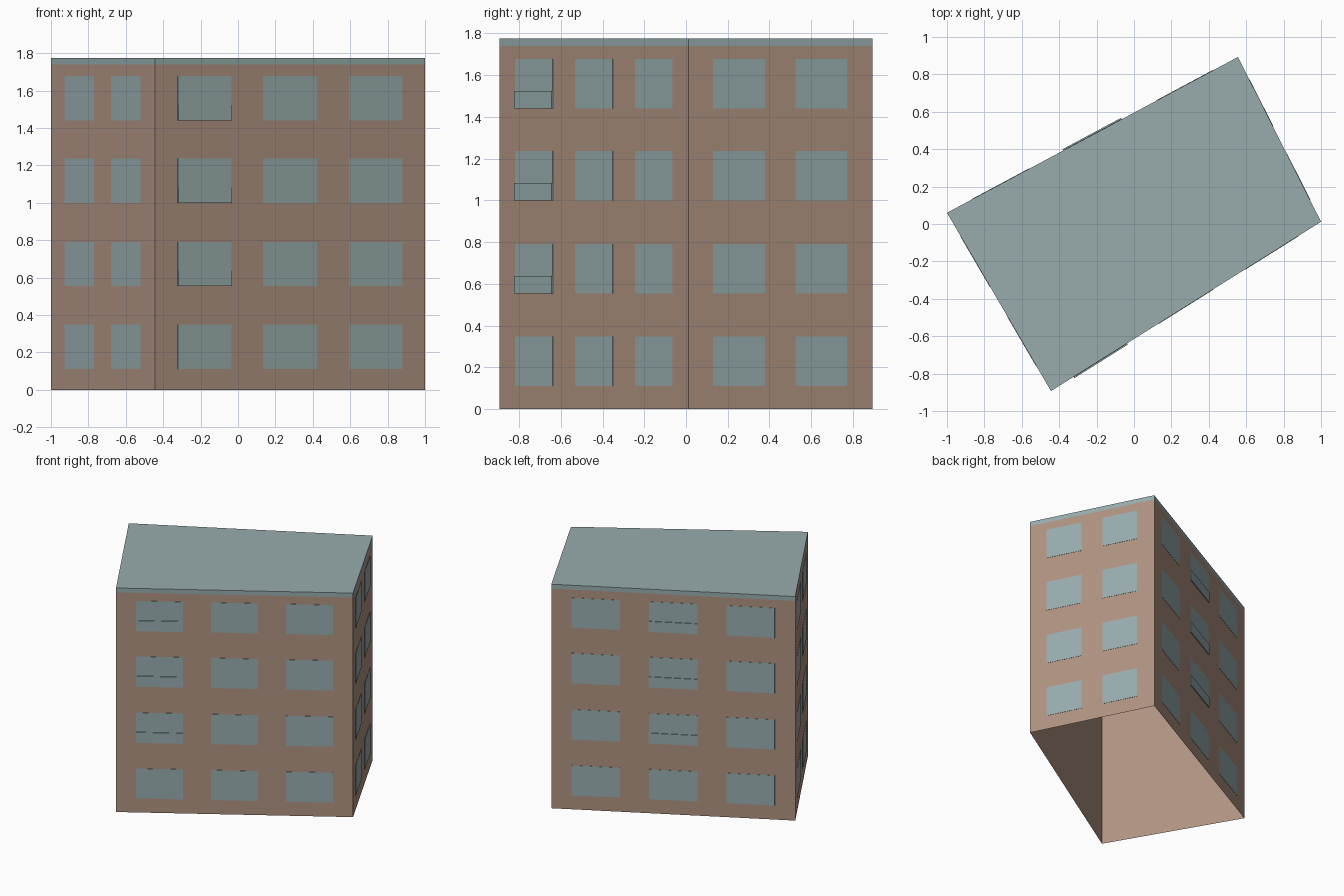
import bpy
import bmesh
from mathutils import Vector

cube = bpy.data.objects.get("Cube")
if cube:
    bpy.data.objects.remove(cube)


def make_material(name, rgb):
    mat = bpy.data.materials.new(name)
    mat.use_nodes = True
    mat.diffuse_color = (*rgb, 1)
    mat.node_tree.nodes["Principled BSDF"].inputs["Base Color"].default_value = (*rgb, 1)
    return mat


brown = make_material("brown plaster", (0.43, 0.29, 0.22))
teal = make_material("grey teal", (0.315, 0.415, 0.42))

HEIGHT, EAVE = 1.775, 1.74
left_back, front, right, back = [Vector(p) for p in (
    (-1, 0.06, 0), (-0.444, -0.893, 0), (1, 0.012, 0), (0.556, 0.893, 0))]
corners = [left_back, front, right, back]
UP = Vector((0, 0, 1))


def finish(name, bm, mats):
    mesh = bpy.data.meshes.new(name)
    bm.to_mesh(mesh)
    bm.free()
    for mat in mats:
        mesh.materials.append(mat)
    obj = bpy.data.objects.new(name, mesh)
    bpy.context.collection.objects.link(obj)
    return obj


# Hollow shell, open underneath: walls, roof edge band and flat roof
bm = bmesh.new()
rings = [[bm.verts.new(c + UP * z) for c in corners] for z in (0, EAVE, HEIGHT)]
for level, (low, high) in enumerate(zip(rings, rings[1:])):
    for i in range(4):
        j = (i + 1) % 4
        bm.faces.new((low[i], low[j], high[j], high[i])).material_index = level
bm.faces.new(rings[-1]).material_index = 1
finish("building_shell", bm, [brown, teal])


def add_plate(bm, a, b, span, z0, z1, depth):
    """Thin plate on the wall from a to b, covering a fraction of its length."""
    out = (b - a).cross(UP).normalized() * depth
    p, q = a.lerp(b, span[0]), a.lerp(b, span[1])
    base = [v + UP * z for v, z in ((p, z0), (q, z0), (q, z1), (p, z1))]
    inner = [bm.verts.new(v) for v in base]
    outer = [bm.verts.new(v + out) for v in base]
    bm.faces.new(outer)
    for i in range(4):
        j = (i + 1) % 4
        bm.faces.new((inner[i], inner[j], outer[j], outer[i]))


# Window columns as fractions of wall length, and the four storeys
long_columns = [(0.084, 0.282), (0.4, 0.6), (0.718, 0.916)]
short_columns = [(0.132, 0.415), (0.582, 0.862)]
sills = [0.112, 0.555, 1.0, 1.44]
WINDOW_HEIGHT, RAIL_HEIGHT = 0.237, 0.083

walls = {
    "left": (left_back, front, short_columns, None),
    "front": (front, right, long_columns, 0),
    "right": (right, back, short_columns, None),
    "back": (back, left_back, long_columns, 1),
}
for name, (a, b, columns, rail_column) in walls.items():
    bm = bmesh.new()
    for sill in sills:
        for span in columns:
            add_plate(bm, a, b, span, sill, sill + WINDOW_HEIGHT, 0.002)
    finish(name + "_windows", bm, [teal])

    # Low balcony panels on the upper storeys
    if rail_column is not None:
        bm = bmesh.new()
        for sill in sills[1:]:
            add_plate(bm, a, b, columns[rail_column], sill, sill + RAIL_HEIGHT, 0.008)
        finish(name + "_balcony_panels", bm, [teal])
